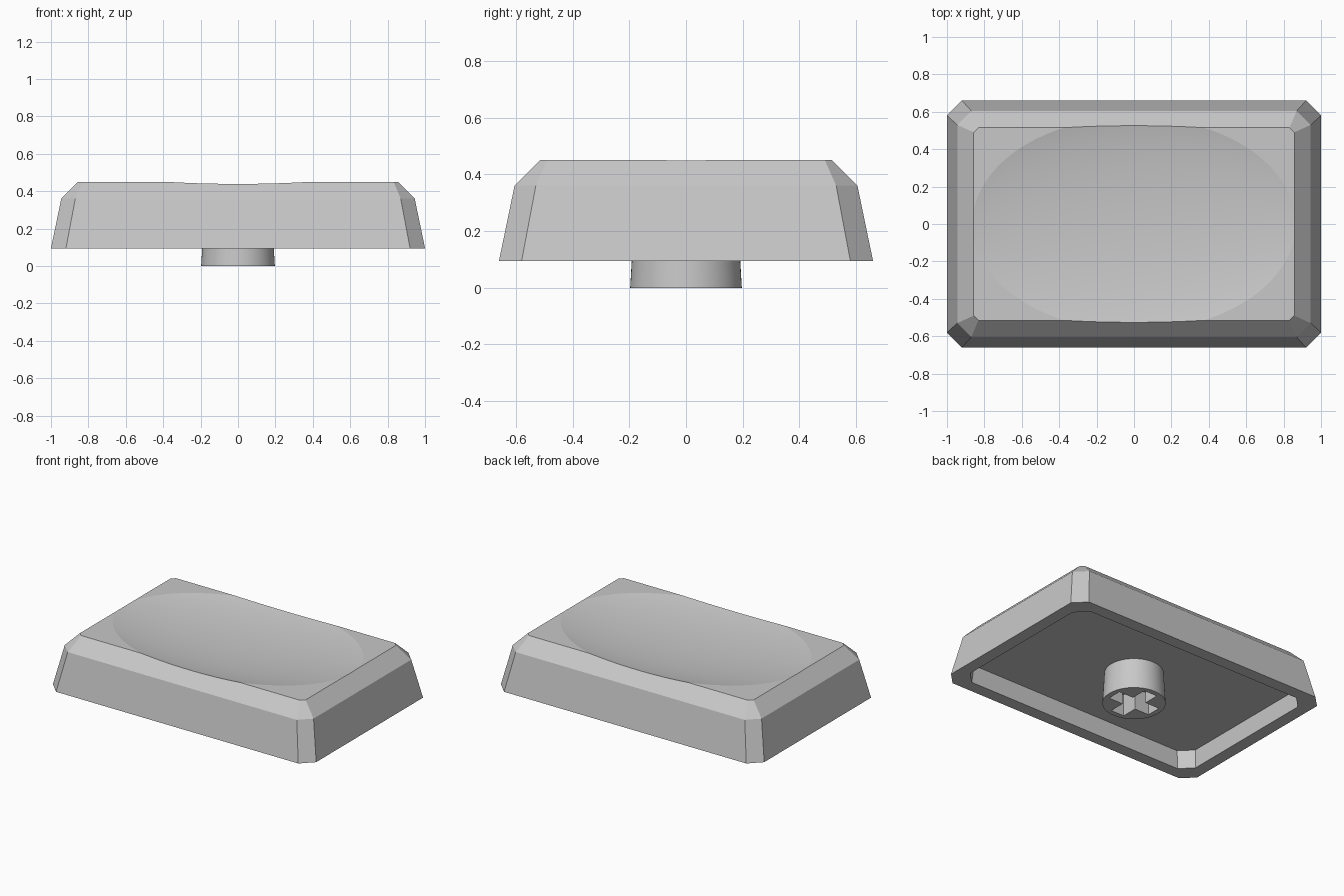
import bpy
import bmesh
import math
from mathutils import Matrix, Vector

cube = bpy.data.objects.get("Cube")
if cube:
    bpy.data.objects.remove(cube, do_unlink=True)

# Single plastic colour
grey = bpy.data.materials.new("light_grey_plastic")
grey.use_nodes = True
colour = (0.58, 0.58, 0.58, 1)
grey.diffuse_color = colour
grey.node_tree.nodes["Principled BSDF"].inputs["Base Color"].default_value = colour


def make_object(name, bm):
    bmesh.ops.recalc_face_normals(bm, faces=bm.faces[:])
    mesh = bpy.data.meshes.new(name)
    bm.to_mesh(mesh)
    bm.free()
    mesh.materials.append(grey)
    obj = bpy.data.objects.new(name, mesh)
    bpy.context.collection.objects.link(obj)
    return obj


def chamfered_ring(bm, hx, hy, cut, z):
    """Rectangle of half sizes hx, hy with clipped corners."""
    pts = []
    for sx, sy in ((1, 1), (-1, 1), (-1, -1), (1, -1)):
        pair = [(sx * hx, sy * (hy - cut), z), (sx * (hx - cut), sy * hy, z)]
        pts += pair if sx == sy else pair[::-1]
    return [bm.verts.new(p) for p in pts]


def carve(obj, cutter):
    """Subtract the cutter for good, then drop it."""
    cutter.hide_render = True
    mod = obj.modifiers.new("carve", "BOOLEAN")
    mod.operation = "DIFFERENCE"
    mod.solver = "EXACT"
    mod.object = cutter
    bpy.context.view_layer.objects.active = obj
    bpy.ops.object.modifier_apply(modifier=mod.name)
    bpy.data.objects.remove(cutter, do_unlink=True)


def smooth(obj, degrees):
    bpy.ops.object.select_all(action="DESELECT")
    obj.select_set(True)
    bpy.context.view_layer.objects.active = obj
    bpy.ops.object.shade_smooth_by_angle(angle=math.radians(degrees))


# Shell: loft from the hollow's ceiling, round the rim, up to the top
BASE, CEILING, TOP = 0.095, 0.215, 0.45
bm = bmesh.new()
rings = [chamfered_ring(bm, *r) for r in (
    (0.905, 0.565, 0.08, CEILING),
    (0.915, 0.575, 0.08, BASE),
    (1.0, 0.66, 0.08, BASE),
    (0.945, 0.605, 0.075, 0.36),
    (0.857, 0.515, 0.025, TOP),
)]
for low, high in zip(rings, rings[1:]):
    for i in range(8):
        j = (i + 1) % 8
        bm.faces.new((low[i], low[j], high[j], high[i]))
bm.faces.new(rings[0])
bm.faces.new(rings[-1])
shell = make_object("shell", bm)

# Shallow oval dish in the top
bm = bmesh.new()
bmesh.ops.create_uvsphere(
    bm, u_segments=128, v_segments=72, radius=1,
    matrix=Matrix.Translation((0, 0, TOP + 0.14)) @ Matrix.Diagonal((1.21, 0.8, 0.2, 1)))
carve(shell, make_object("dish_cutter", bm))
smooth(shell, 6)

# Round stem under the ceiling with a cross-shaped socket
stem_top = CEILING + 0.01
bm = bmesh.new()
bmesh.ops.create_cone(
    bm, cap_ends=True, segments=64, radius1=0.197, radius2=0.184, depth=stem_top,
    matrix=Matrix.Translation((0, 0, stem_top / 2)))
stem = make_object("stem", bm)
for size in (Vector((0.32, 0.1, 0.3)), Vector((0.1, 0.32, 0.3))):
    bm = bmesh.new()
    bmesh.ops.create_cube(bm, size=1, matrix=Matrix.Diagonal(size.to_4d()))
    carve(stem, make_object("socket_cutter", bm))
smooth(stem, 30)
